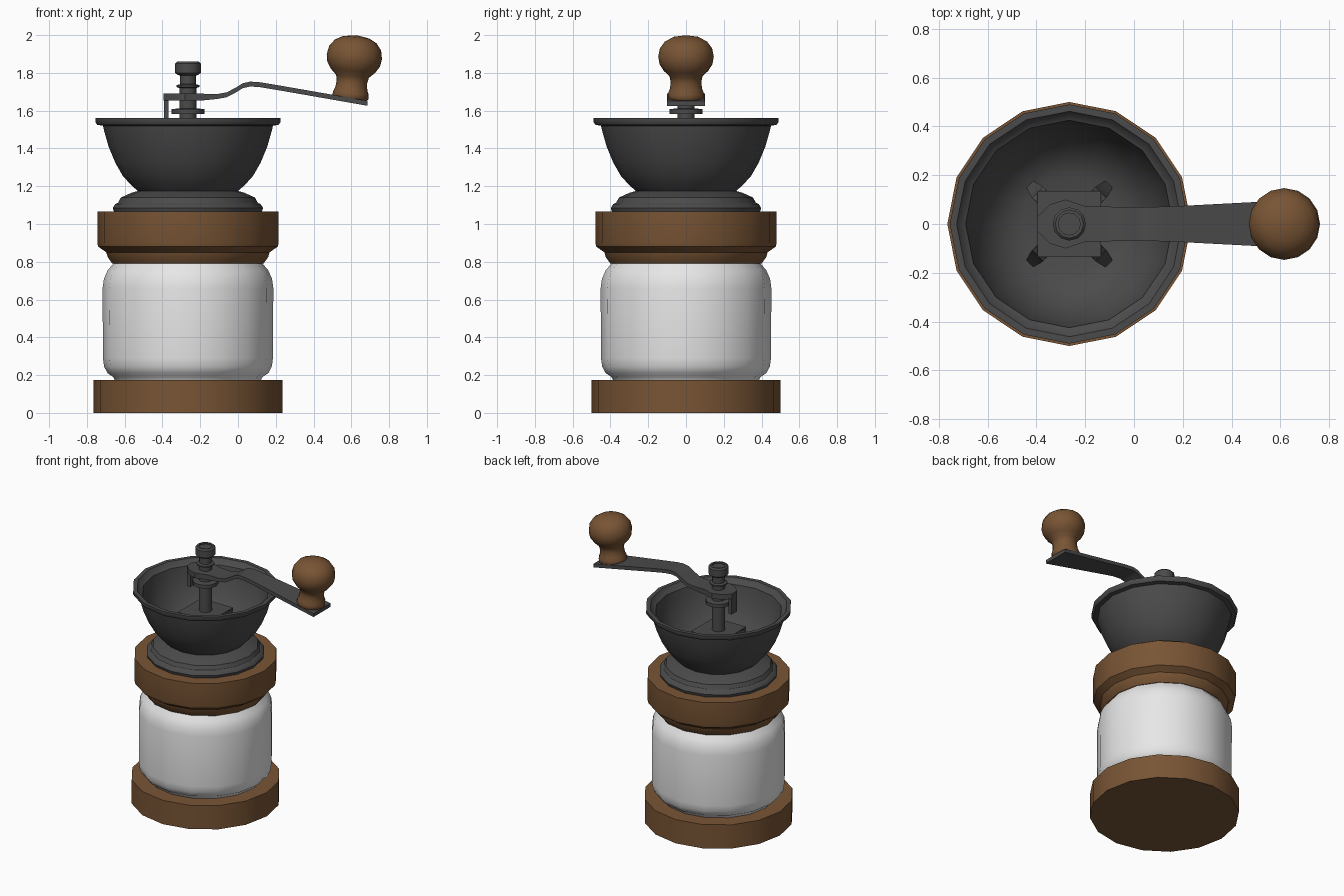
import bpy, bmesh, math
from mathutils import Matrix, Vector

if "Cube" in bpy.data.objects:
    bpy.data.objects.remove(bpy.data.objects["Cube"])

CX = -0.265  # x of the grinder's axis


def material(name, rgb):
    m = bpy.data.materials.new(name)
    m.diffuse_color = (*rgb, 1)
    m.use_nodes = True
    m.node_tree.nodes["Principled BSDF"].inputs["Base Color"].default_value = m.diffuse_color
    return m


wood = material("brown wood", (0.19, 0.09, 0.035))
metal = material("dark metal", (0.07, 0.07, 0.07))
glaze = material("white ceramic", (0.8, 0.8, 0.8))


def finish(name, bm, mat, angle=35):
    bmesh.ops.remove_doubles(bm, verts=bm.verts, dist=1e-5)
    bmesh.ops.recalc_face_normals(bm, faces=bm.faces)
    me = bpy.data.meshes.new(name)
    bm.to_mesh(me)
    bm.free()
    ob = bpy.data.objects.new(name, me)
    bpy.context.collection.objects.link(ob)
    me.materials.append(mat)
    bpy.ops.object.select_all(action='DESELECT')
    ob.select_set(True)
    bpy.context.view_layer.objects.active = ob
    bpy.ops.object.shade_smooth_by_angle(angle=math.radians(angle))
    return ob


def lathe(name, profile, mat, sides=16, x=CX, angle=35):
    """Revolve (radius, z) points about a vertical axis."""
    bm = bmesh.new()
    rings = []
    for r, z in profile:
        rings.append([bm.verts.new((x + r * math.cos(math.tau * i / sides),
                                    r * math.sin(math.tau * i / sides), z))
                      for i in range(sides)] if r else [bm.verts.new((x, 0, z))])
    for a, b in zip(rings, rings[1:]):
        for i in range(sides):
            j = (i + 1) % sides
            quad = [a[i % len(a)], a[j % len(a)], b[j % len(b)], b[i % len(b)]]
            bm.faces.new(list(dict.fromkeys(quad)))
    return finish(name, bm, mat, angle)


def sweep(name, sections, mat, angle=35):
    """Skin a closed solid through quad sections."""
    bm = bmesh.new()
    rings = [[bm.verts.new(p) for p in s] for s in sections]
    for a, b in zip(rings, rings[1:]):
        for i in range(4):
            j = (i + 1) % 4
            bm.faces.new((a[i], a[j], b[j], b[i]))
    bm.faces.new(rings[0])
    bm.faces.new(rings[-1])
    return finish(name, bm, mat, angle)


# Wooden base, ceramic jar and wooden collar
lathe("base", [(0, 0), (0.5, 0), (0.5, 0.175), (0, 0.175)], wood)
lathe("jar", [(0, 0.17), (0.385, 0.17), (0.395, 0.19), (0.425, 0.21), (0.444, 0.245),
              (0.45, 0.29), (0.452, 0.66), (0.445, 0.71), (0.425, 0.755),
              (0.395, 0.79), (0.38, 0.82), (0, 0.82)], glaze)
lathe("collar", [(0, 0.79), (0.4, 0.79), (0.425, 0.825), (0.432, 0.85), (0.475, 0.88),
                 (0.48, 0.9), (0.48, 1.065), (0, 1.065)], wood)

# Metal flange and hollow hopper in one turned piece
lathe("hopper", [(0, 1.06), (0.39, 1.06), (0.398, 1.085), (0.385, 1.105), (0.37, 1.112),
                 (0.355, 1.14), (0.3, 1.165), (0.265, 1.175), (0.3, 1.205),
                 (0.345, 1.255), (0.385, 1.325), (0.42, 1.41), (0.443, 1.49),
                 (0.45, 1.52), (0.48, 1.525), (0.49, 1.54), (0.49, 1.56),
                 (0.462, 1.56), (0.445, 1.535), (0.425, 1.525), (0.412, 1.45),
                 (0.38, 1.36), (0.335, 1.285), (0.27, 1.225), (0.2, 1.2), (0, 1.19)],
      metal)

# Square bridge inside the hopper with four flared legs
bm = bmesh.new()
bmesh.ops.create_cube(bm, size=1, matrix=Matrix.Translation((CX, 0, 1.375))
                      @ Matrix.Diagonal((0.26, 0.27, 0.025, 1)))
finish("bridge_plate", bm, metal)
for k in range(4):
    d = Vector((math.cos(math.pi * (k + .5) / 2), math.sin(math.pi * (k + .5) / 2), 0))
    t = Vector((-d.y, d.x, 0))
    secs = []
    for r, z, w in ((0.155, 1.385, 0.03), (0.183, 1.36, 0.032),
                    (0.197, 1.28, 0.03), (0.235, 1.2, 0.018)):
        c = Vector((CX, 0, z))
        secs.append([c + d * r + t * w, c + d * r - t * w,
                     c + d * (r - 0.025) - t * w, c + d * (r - 0.025) + t * w])
    sweep(f"bridge_leg_{k + 1}", secs, metal)

# Shaft, washers and top nut
lathe("shaft", [(0, 1.19), (0.045, 1.19), (0.045, 1.72), (0.06, 1.725), (0.06, 1.735),
                (0.042, 1.74), (0.042, 1.785), (0.055, 1.79), (0.068, 1.8), (0.068, 1.85),
                (0.058, 1.86), (0.045, 1.86), (0.045, 1.85), (0, 1.85)], metal, 12)
lathe("washer", [(0, 1.583), (0.087, 1.583), (0.087, 1.608), (0.05, 1.612), (0, 1.612)],
      metal, 12)

# Crank arm: stations of (x, top z, half width)
stations = [(-0.395, 1.692, 0.03), (-0.345, 1.692, 0.08), (-0.28, 1.692, 0.1),
            (-0.2, 1.69, 0.073), (-0.11, 1.688, 0.071), (-0.06, 1.697, 0.07),
            (-0.015, 1.72, 0.07), (0.025, 1.745, 0.07), (0.065, 1.754, 0.07),
            (0.12, 1.75, 0.071), (0.21, 1.735, 0.075), (0.685, 1.652, 0.1)]
arm = []
for i, (x, z, w) in enumerate(stations):
    h = 0.037 if i < 4 else 0.026
    arm.append([(x, -w, z), (x, w, z), (x, w, z - h), (x, -w, z - h)])
sweep("crank_arm", arm, metal)
# Tab bent down from the arm's hub
sweep("arm_tab", [[(-0.393, -0.03, z), (-0.393, 0.03, z), (-0.368, 0.03, z),
                   (-0.368, -0.03, z)] for z in (1.54, 1.69)], metal)

# Wooden knob, leaning slightly with the arm
knob = lathe("knob", [(0, 0), (0.085, 0), (0.096, 0.012), (0.095, 0.035), (0.085, 0.06),
                      (0.081, 0.095), (0.087, 0.125), (0.118, 0.155), (0.14, 0.19),
                      (0.147, 0.23), (0.138, 0.275), (0.112, 0.31), (0.07, 0.333),
                      (0, 0.344)], wood, 16, 0, 60)
knob.location = (0.594, 0, 1.657)
knob.rotation_euler = (0, math.radians(5.5), 0)
